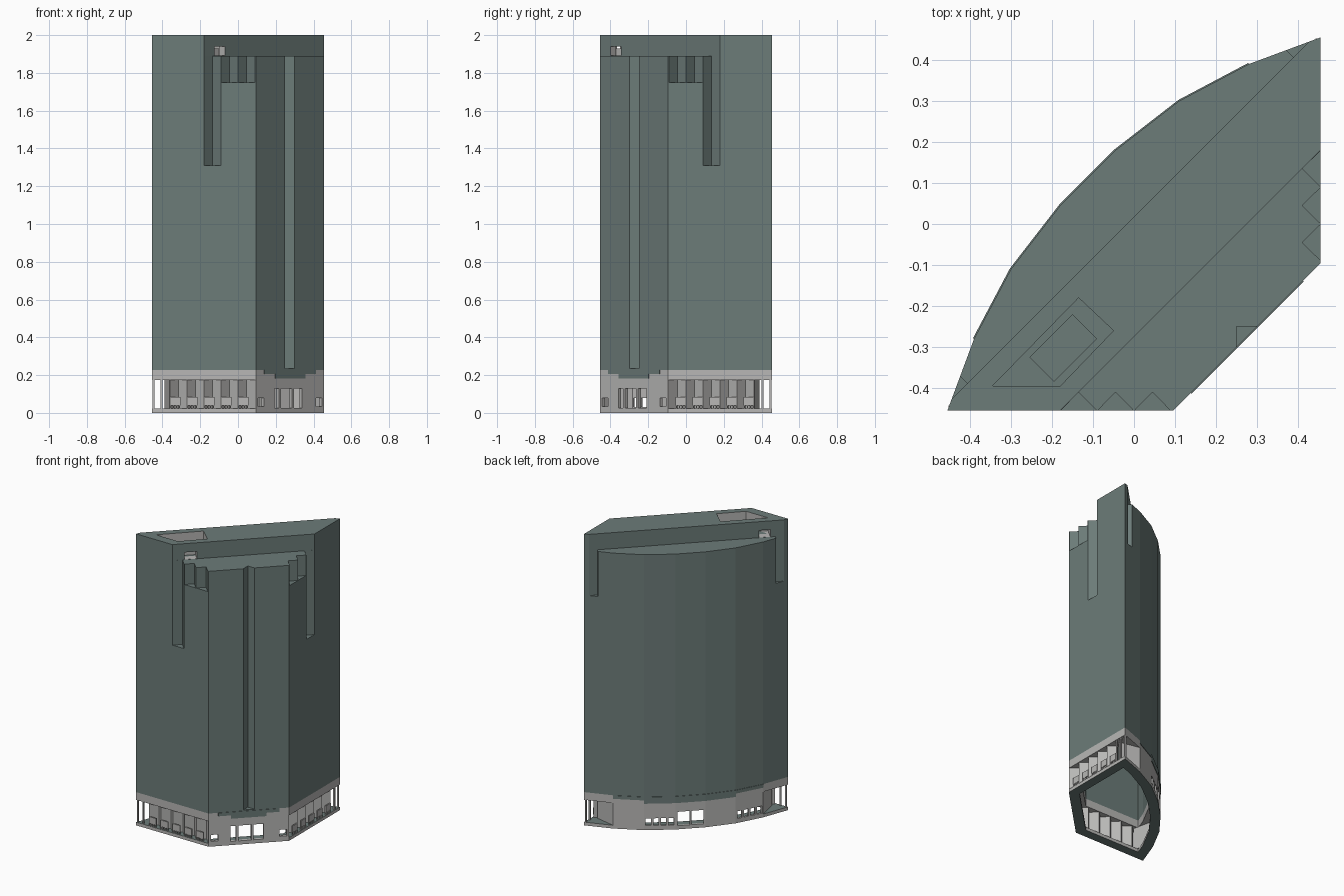
import bpy, bmesh
from mathutils import Vector

cube = bpy.data.objects.get("Cube")
if cube:
    bpy.data.objects.remove(cube)


def material(name, rgb):
    m = bpy.data.materials.new(name)
    m.use_nodes = True
    m.diffuse_color = (*rgb, 1)
    m.node_tree.nodes["Principled BSDF"].inputs["Base Color"].default_value = (*rgb, 1)
    return m


MATS = [material("slate_green", (0.15, 0.2, 0.19)), material("warm_grey", (0.48, 0.475, 0.465))]
GREEN, GREY = 0, 1


def mirror(points):
    """Reflect plan points across the building's diagonal axis."""
    return [(-y, -x) for x, y in reversed(points)]


def finish(name, bm, side, cap):
    bmesh.ops.recalc_face_normals(bm, faces=bm.faces)
    for f in bm.faces:
        f.material_index = cap if abs(f.normal.z) > 0.9 else side
    me = bpy.data.meshes.new(name)
    bm.to_mesh(me)
    bm.free()
    for m in MATS:
        me.materials.append(m)
    ob = bpy.data.objects.new(name, me)
    bpy.context.collection.objects.link(ob)
    return ob


def prism(name, outline, z0, z1, side=GREEN, cap=None):
    bm = bmesh.new()
    face = bm.faces.new([bm.verts.new((x, y, z0)) for x, y in outline])
    new = bmesh.ops.extrude_face_region(bm, geom=[face])["geom"]
    top = [v for v in new if isinstance(v, bmesh.types.BMVert)]
    bmesh.ops.translate(bm, verts=top, vec=(0, 0, z1 - z0))
    return finish(name, bm, side, side if cap is None else cap)


def inset(path, d, closed):
    """Offset a plan path to its left by d with mitred corners."""
    pts = [Vector(p) for p in path]
    n, out = len(pts), []
    for i, p in enumerate(pts):
        dirs = []
        if closed or i > 0:
            dirs.append((p - pts[i - 1]).normalized())
        if closed or i < n - 1:
            dirs.append((pts[(i + 1) % n] - p).normalized())
        normals = [Vector((-v.y, v.x)) for v in dirs]
        m = sum(normals, Vector((0, 0))).normalized()
        out.append(tuple(p + m * d / m.dot(normals[0])))
    return out


def strip(name, path, d, z0, z1, side=GREY, cap=None, closed=False):
    """A wall of thickness d following a path."""
    bm = bmesh.new()
    loops = [[bm.verts.new((x, y, z)) for x, y in p]
             for p, z in ((path, z0), (path, z1), (inset(path, d, closed), z1), (inset(path, d, closed), z0))]
    n = len(path)
    for i in range(n if closed else n - 1):
        j = (i + 1) % n
        for a, b in zip(loops, loops[1:] + loops[:1]):
            bm.faces.new((a[i], a[j], b[j], b[i]))
    if not closed:
        for i in (0, n - 1):
            bm.faces.new([loop[i] for loop in loops])
    return finish(name, bm, side, side if cap is None else cap)


def carve(ob, cutters):
    """Subtract the cutters, then delete them."""
    for c in cutters:
        c.hide_render = True
        mod = ob.modifiers.new("cut", "BOOLEAN")
        mod.operation, mod.solver, mod.object = "DIFFERENCE", "EXACT", c
    bpy.context.view_layer.update()
    graph = bpy.context.evaluated_depsgraph_get()
    me = bpy.data.meshes.new_from_object(ob.evaluated_get(graph))
    ob.modifiers.clear()
    ob.data = me
    for c in cutters:
        bpy.data.objects.remove(c)


def opening(p, q, t0, t1, z0, z1):
    """Box cutter through a wall running from p to q, between fractions t0 and t1."""
    p, q = Vector(p), Vector(q)
    n = Vector((p.y - q.y, q.x - p.x)).normalized() * 0.05
    a, b = p.lerp(q, t0), p.lerp(q, t1)
    return prism("opening_cutter", [a - n, b - n, b + n, a + n], z0, z1, GREY)


# Plan: two straight wings, a chamfer between them and a faceted bow at the back
half_bow = [(0.455, 0.455), (0.28, 0.39), (0.11, 0.30), (-0.045, 0.18)]
BOW = half_bow + mirror(half_bow)
CHAMFER = [(0.095, -0.455), (0.455, -0.095)]
PLAN = CHAMFER + BOW
BAY, DEPTH, WALL = 0.09, 0.045, 0.065
LINTEL, BAND, ROOF = 0.175, 0.228, 1.89

# Tower and its cutters
tower = prism("tower", PLAN, BAND, 2.0)
cutters = [
    prism("cavity", inset(PLAN, WALL, True), 0.1, 1.25),
    prism("front_roof_cut", [(-1, -1.275), (1, 0.725), (2, -1)], ROOF, 2.2),
    prism("back_roof_cut", [(1, 1.018), (-1, -0.982), (-2, 2)], ROOF, 2.2),
    prism("slot_cut", [(0.25, -0.25), (0.25, -0.4), (0.4, -0.4), (0.4, -0.25)], 0.235, 1.95),
]
end_cut = [(-0.4065, -0.3885), (-0.6, -0.195), (-0.7, -0.682)]
for pts in (end_cut, mirror(end_cut)):
    cutters.append(prism("bow_end_cut", pts, 1.58, 1.95))
for k, low in ((-2, 1.31), (-1, 1.75), (0, 1.75)):
    x, mid = k * BAY, -0.455 + DEPTH
    notch = [(x - 0.049, -0.505), (x + BAY + 0.049, -0.505), (x + BAY - 0.001, -0.455),
             (x + DEPTH, mid), (x + 0.001, -0.455)]
    notch = notch[2:] + [(x + 0.001, -0.51), (x + BAY - 0.001, -0.51)]
    for pts in (notch, mirror(notch)):
        cutters.append(prism("notch_cut", pts, low, ROOF + 0.0005))

# Roof well with two low doorways onto the terraces
well = [(-0.345, -0.395), (-0.18, -0.395), (-0.05, -0.26), (-0.135, -0.18)]
cutters += [
    prism("well_cut", well, ROOF + 0.001, 2.2, GREY, GREEN),
    prism("front_door_cut", [(-0.165, -0.36), (-0.11, -0.305), (-0.05, -0.365), (-0.105, -0.42)],
          ROOF + 0.001, 1.94, GREY),
    prism("back_door_cut", [(-0.43, -0.32), (-0.38, -0.27), (-0.27, -0.38), (-0.32, -0.43)],
          ROOF + 0.001, 1.94, GREY),
]
carve(tower, cutters)
prism("roof_unit", [(-0.255, -0.325), (-0.195, -0.385), (-0.09, -0.28), (-0.15, -0.22)],
      ROOF, 1.93, GREY, GREEN)

# Base rings
strip("plinth", PLAN, WALL, 0, 0.022, GREY, GREEN, True)
strip("lintel_band", PLAN, WALL, LINTEL, BAND, GREY, GREY, True)

# Stepped lower edge of the cladding, over the chamfer and the bow
a, b = Vector(CHAMFER[0]), Vector(CHAMFER[1])
for name, path, low in (
        ("chamfer_cladding_low", [a.lerp(b, 0.28), a.lerp(b, 0.72)], 0.182),
        ("chamfer_cladding_right", [a.lerp(b, 0.12), a.lerp(b, 0.28)], 0.205),
        ("chamfer_cladding_left", [a.lerp(b, 0.72), a.lerp(b, 0.88)], 0.205),
        ("bow_cladding_low", BOW[2:6], 0.182),
        ("bow_cladding_left", BOW[1:3], 0.205),
        ("bow_cladding_right", BOW[5:7], 0.205)):
    strip(name, path, -0.003, low, BAND, GREEN)

# Chamfer entrance wall
entrance = strip("entrance_wall", CHAMFER, 0.02, 0.02, LINTEL)
carve(entrance, [opening(*CHAMFER, *o) for o in (
    (0.03, 0.12, 0.035, 0.08), (0.27, 0.34, 0.025, 0.13), (0.37, 0.53, 0.025, 0.13),
    (0.56, 0.68, 0.025, 0.13), (0.88, 0.97, 0.035, 0.08))])

# Bow wall, returning to the arcades at both ends
bow_wall = strip("bow_wall", [(0.42, 0.36)] + BOW[1:7] + [(-0.36, -0.42)], 0.015, 0.02, LINTEL)
windows = [opening(BOW[3], BOW[4], t, t + 0.4, 0.025, 0.12) for t in (0.08, 0.54)]
for i in (2, 4, 5):
    for k in range(4 if i != 4 else 2):
        t = 0.06 + k * 0.24
        windows.append(opening(BOW[i], BOW[i + 1], t, t + 0.17, 0.03, 0.08))
carve(bow_wall, windows[:6] + windows[8:])
for c in windows[6:8]:
    bpy.data.objects.remove(c)

# Sawtooth arcades under both wings
saw = [(k * BAY / 2, -0.45 if k % 2 == 0 else -0.45 + DEPTH) for k in range(-8, 3)]
posts = [(-0.447, -0.447), (-0.405, -0.447)]
for side, flip in (("front", lambda p: p), ("side", mirror)):
    strip(side + "_sawtooth_wall", flip(saw), 0.008, 0.02, LINTEL)
    for k in range(-4, 1):
        x = k * BAY
        strip(side + "_bay_panel", flip([(x, -0.453), (x + 0.055, -0.453)]), 0.008, 0.04, 0.085)
        for dx in (0.0, 0.016, 0.032, 0.048):
            strip(side + "_panel_leg", flip([(x + dx, -0.452), (x + dx + 0.006, -0.452)]), 0.006, 0.02, 0.04)
    for x, y in posts:
        strip(side + "_corner_post", flip([(x - 0.005, y - 0.005), (x + 0.005, y - 0.005)]), 0.01, 0.02, LINTEL)
